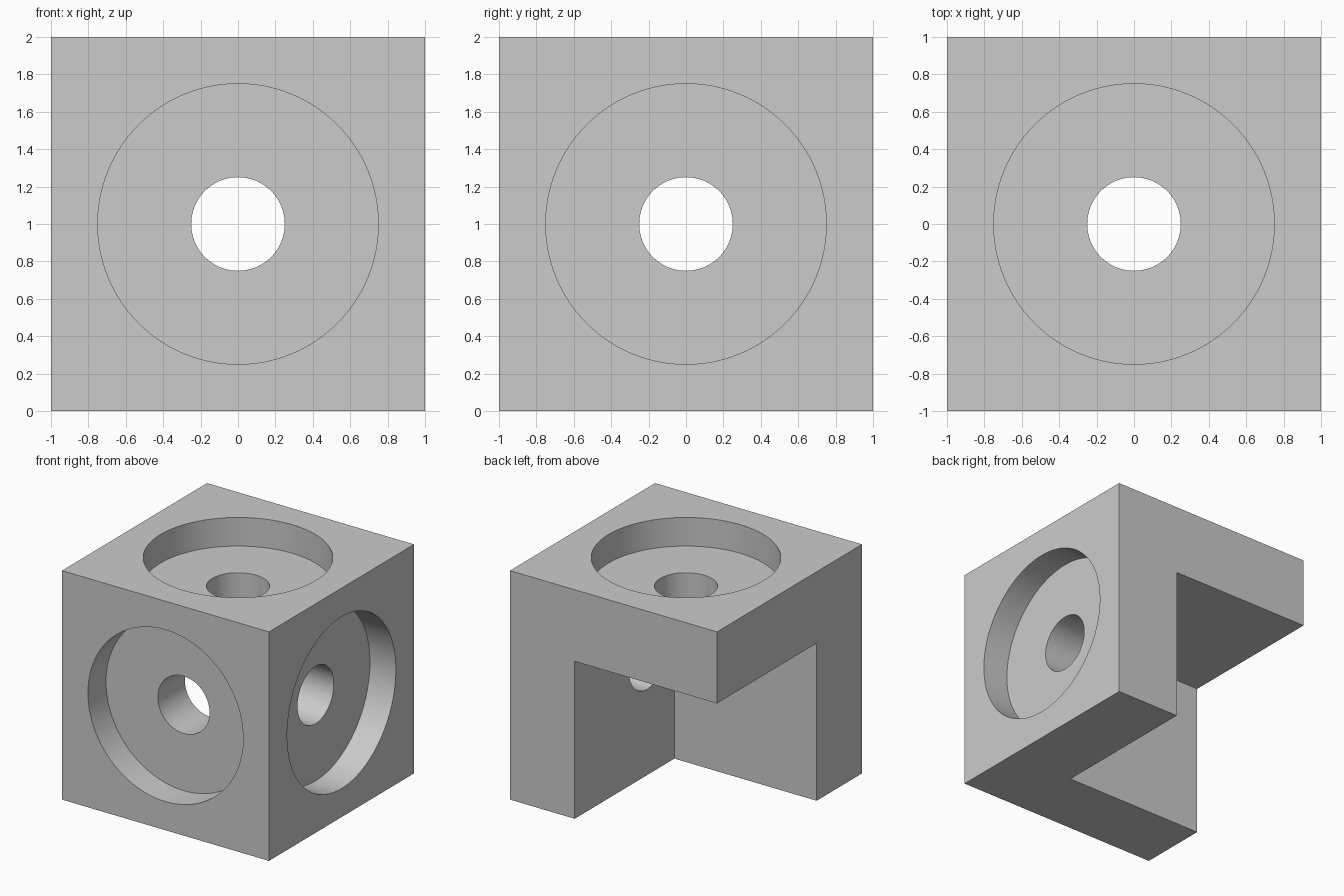
import bpy
import math

if "Cube" in bpy.data.objects:
    bpy.data.objects.remove(bpy.data.objects["Cube"], do_unlink=True)

SIZE = 2.0
WALL = 0.625
RECESS_RADIUS, RECESS_DEPTH = 0.75, 0.25
HOLE_RADIUS = 0.25
CENTRE = (0.0, 0.0, 1.0)

grey = bpy.data.materials.new("light_grey")
grey.use_nodes = True
colour = (0.6, 0.6, 0.6, 1.0)
grey.diffuse_color = colour
grey.node_tree.nodes["Principled BSDF"].inputs["Base Color"].default_value = colour


def box(name, low, high):
    """Box between two opposite corners."""
    middle = [(a + b) / 2 for a, b in zip(low, high)]
    bpy.ops.mesh.primitive_cube_add(size=1, location=middle)
    obj = bpy.context.object
    obj.name = name
    obj.scale = [b - a for a, b in zip(low, high)]
    bpy.ops.object.transform_apply(location=True, rotation=True, scale=True)
    return obj


def bore(name, radius, start, end, axis, sign):
    """Cylinder along an axis, spanning two distances from the block centre."""
    location = list(CENTRE)
    location[axis] += sign * (start + end) / 2
    turn = [(0, math.pi / 2, 0), (math.pi / 2, 0, 0), (0, 0, 0)][axis]
    bpy.ops.mesh.primitive_cylinder_add(vertices=96, radius=radius,
                                        depth=end - start,
                                        location=location, rotation=turn)
    obj = bpy.context.object
    obj.name = name
    bpy.ops.object.transform_apply(location=True, rotation=True, scale=True)
    return obj


def cut(target, cutter):
    """Subtract the cutter from the target and discard it."""
    cutter.hide_render = True
    mod = target.modifiers.new("cut", 'BOOLEAN')
    mod.operation = 'DIFFERENCE'
    mod.solver = 'EXACT'
    mod.object = cutter
    bpy.context.view_layer.objects.active = target
    bpy.ops.object.modifier_apply(modifier=mod.name)
    bpy.data.objects.remove(cutter, do_unlink=True)


# Solid block, hollowed from the back right lower corner to leave three walls
half = SIZE / 2
inner = half - WALL
bracket = box("corner_bracket", (-half, -half, 0), (half, half, SIZE))
cut(bracket, box("cavity", (-2, -inner, -1), (inner, 2, 1 + inner)))

# Round recess and through hole in each wall
for axis, sign in ((0, 1), (1, -1), (2, 1)):
    cut(bracket, bore("recess", RECESS_RADIUS, half - RECESS_DEPTH,
                      half + 0.2, axis, sign))
    cut(bracket, bore("hole", HOLE_RADIUS, inner - 0.1,
                      half + 0.1, axis, sign))

# Finish
bracket.data.materials.clear()
bracket.data.materials.append(grey)
for face in bracket.data.polygons:
    face.material_index = 0
bpy.ops.object.select_all(action='DESELECT')
bracket.select_set(True)
bpy.context.view_layer.objects.active = bracket
bpy.ops.object.shade_smooth_by_angle(angle=math.radians(30))
